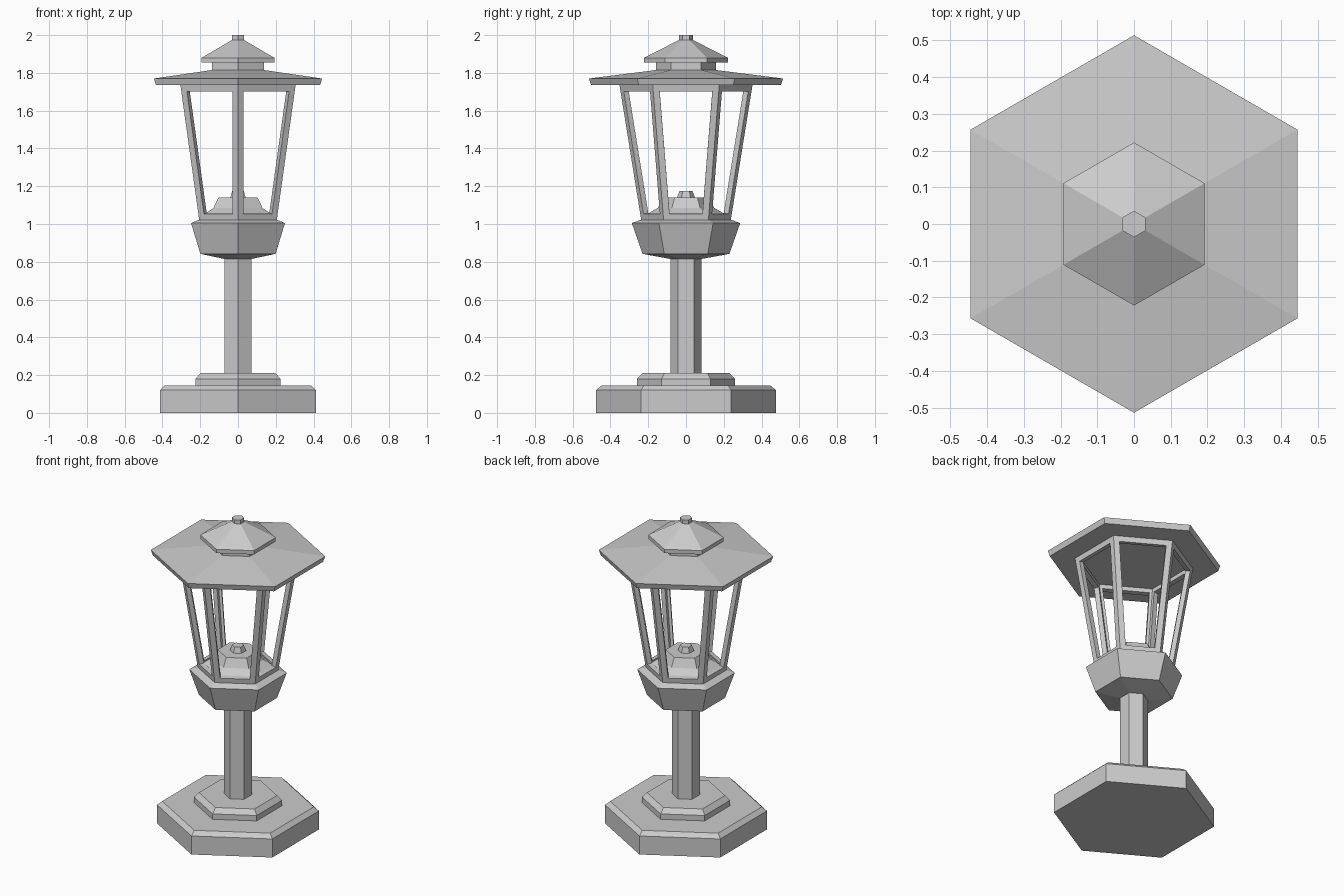
import bpy, bmesh, math

if "Cube" in bpy.data.objects:
    bpy.data.objects.remove(bpy.data.objects["Cube"])


def add_object(name, bm):
    bmesh.ops.recalc_face_normals(bm, faces=bm.faces)
    me = bpy.data.meshes.new(name)
    bm.to_mesh(me)
    bm.free()
    ob = bpy.data.objects.new(name, me)
    bpy.context.collection.objects.link(ob)
    return ob


def hex_loft(bm, profile):
    """Stack hexagon rings, corners on +-y, from (radius, height) pairs."""
    rings = []
    for r, z in profile:
        rings.append([bm.verts.new((r * math.cos(math.radians(90 + 60 * i)),
                                    r * math.sin(math.radians(90 + 60 * i)), z))
                      for i in range(6)])
    sides = []
    for a, b in zip(rings, rings[1:]):
        for i in range(6):
            j = (i + 1) % 6
            sides.append(bm.faces.new((a[i], a[j], b[j], b[i])))
    bm.normal_update()
    return rings, sides


def hex_solid(name, profile):
    bm = bmesh.new()
    rings, _ = hex_loft(bm, profile)
    bm.faces.new(rings[0])
    bm.faces.new(rings[-1])
    return add_object(name, bm)


# Base and column
hex_solid("base_slab", [(.477, 0), (.477, .12), (.447, .145)])
hex_solid("base_step", [(.26, .145), (.26, .18), (.23, .21)])
hex_solid("column", [(.083, .21), (.083, .82)])

# Cup carrying the lantern
hex_solid("lantern_cup", [(.083, .815), (.23, .842), (.287, 1.005), (.24, 1.022)])

# Burner inside the lantern
hex_solid("burner_floor", [(.205, 1.022), (.205, 1.053), (.15, 1.085)])
hex_solid("burner_block", [(.15, 1.085), (.12, 1.14)])
hex_solid("burner_tip", [(.047, 1.14), (.035, 1.175)])

# Open lantern frame: tapered hexagonal tube with window openings
bm = bmesh.new()
_, sides = hex_loft(bm, [(.237, 1.02), (.352, 1.735)])
bmesh.ops.inset_individual(bm, faces=sides, thickness=.034, use_even_offset=True)
bmesh.ops.delete(bm, geom=sides, context='FACES')
frame = add_object("lantern_frame", bm)
solid = frame.modifiers.new("thickness", 'SOLIDIFY')
solid.thickness = .03
solid.offset = -1
solid.use_even_offset = True

# Roof, vent and finial
hex_solid("roof", [(.502, 1.735), (.514, 1.77), (.16, 1.815)])
hex_solid("vent_neck", [(.158, 1.81), (.158, 1.855)])
hex_solid("vent_cap", [(.222, 1.855), (.222, 1.88), (.035, 1.975)])
hex_solid("finial", [(.036, 1.97), (.036, 2.0)])
